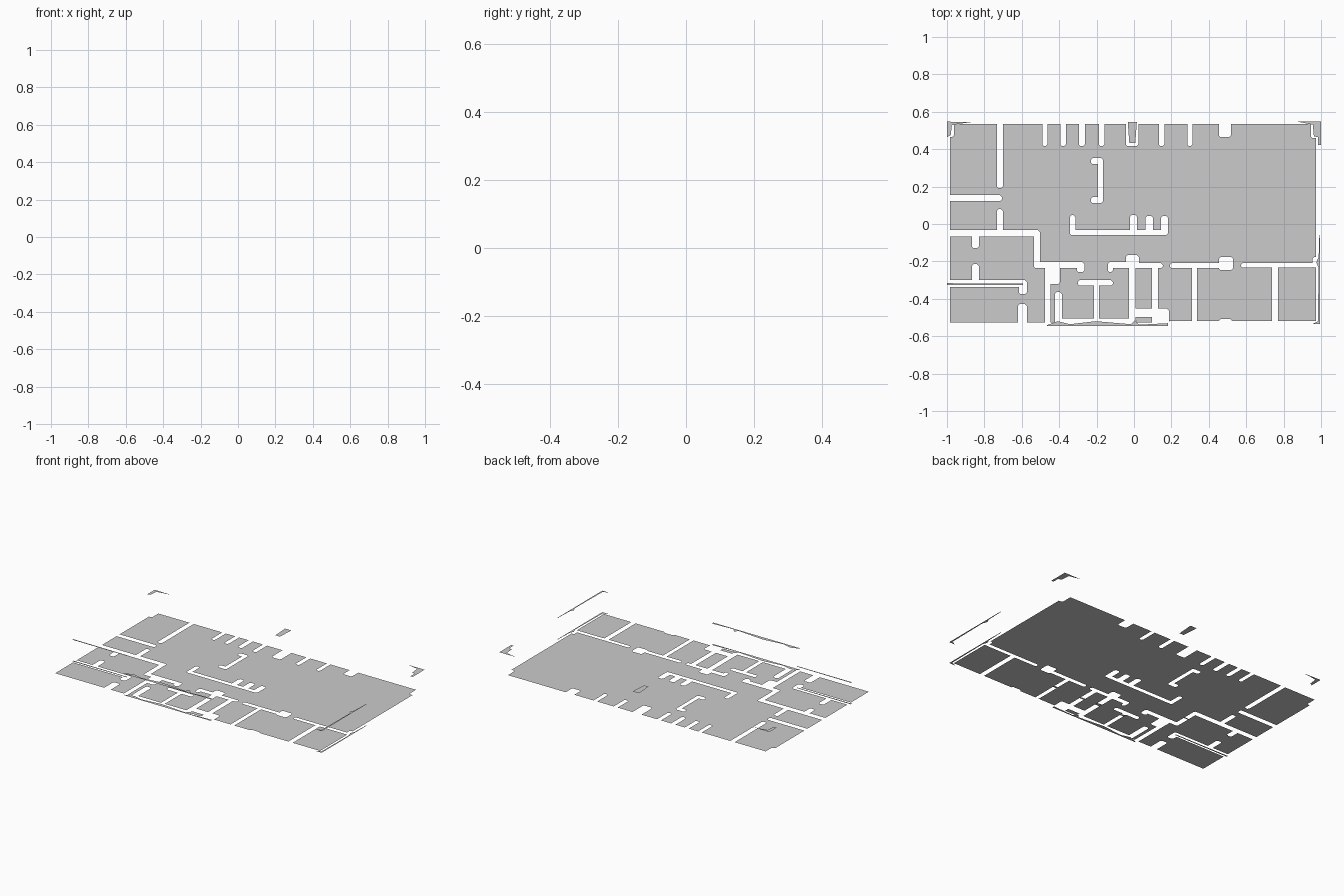
import bpy, bmesh
from mathutils import Vector
from mathutils.geometry import delaunay_2d_cdt

# Plan units: x runs right, y runs down, 187 plan units = 1 model unit
SCALE, CX, CY = 187.0, 1134.2, 223.8
CHAMFER, TOP = 1.6, 0.144


def plan(x, y):
    return Vector(((x - CX) / SCALE, (CY - y) / SCALE))


def octagon(x0, y0, x1, y1, c):
    return [(x0 + c, y1), (x1 - c, y1), (x1, y1 - c), (x1, y0 + c),
            (x1 - c, y0), (x0 + c, y0), (x0, y0 + c), (x0, y1 - c)]


def inside(x, y, r):
    dx, dy = abs(x - (r[0] + r[2]) / 2), abs(y - (r[1] + r[3]) / 2)
    hx, hy = (r[2] - r[0]) / 2, (r[3] - r[1]) / 2
    return dx < hx and dy < hy and dx + dy < hx + hy - CHAMFER


def make_object(name, verts, faces):
    me = bpy.data.meshes.new(name)
    me.from_pydata(verts, [], faces)
    ob = bpy.data.objects.new(name, me)
    bpy.context.collection.objects.link(ob)
    return ob


def floor_sheet(name, outline, gaps):
    """Flat floor with chamfered wall gaps cut out of it."""
    loops = [outline] + [octagon(*g, CHAMFER) for g in gaps]
    pts, edges = [], []
    for loop in loops:
        s, n = len(pts), len(loop)
        pts += [plan(*p) for p in loop]
        edges += [(s + i, s + (i + 1) % n) for i in range(n)]
    vs, _, fs, *_ = delaunay_2d_cdt(pts, edges, [], 0, 1e-5)
    x0, x1 = min(p[0] for p in outline), max(p[0] for p in outline)
    y0, y1 = min(p[1] for p in outline), max(p[1] for p in outline)
    keep = []
    for f in fs:
        c = sum((vs[i] for i in f), Vector((0, 0))) / len(f)
        x, y = c.x * SCALE + CX, CY - c.y * SCALE
        if x0 < x < x1 and y0 < y < y1 and not any(inside(x, y, g) for g in gaps):
            keep.append(f)
    ob = make_object(name, [(v.x, v.y, 0) for v in vs], keep)
    bm = bmesh.new()
    bm.from_mesh(ob.data)
    bmesh.ops.delete(bm, geom=[v for v in bm.verts if not v.link_faces], context='VERTS')
    bmesh.ops.recalc_face_normals(bm, faces=bm.faces)
    for f in bm.faces:
        if f.normal.z < 0:
            f.normal_flip()
    bm.to_mesh(ob.data)
    bm.free()


def flat_piece(name, pts, z):
    """Single flat polygon facing up."""
    area = sum(a[0] * b[1] - b[0] * a[1] for a, b in zip(pts, pts[1:] + pts[:1]))
    if area > 0:
        pts = pts[::-1]
    make_object(name, [(*plan(*p), z) for p in pts], [range(len(pts))])


# Pillars along the back wall
back_gaps = [(a, 110, b, 146) for a, b in (
    (1042.5, 1047.5), (1060.5, 1066), (1079, 1085), (1099, 1104.5),
    (1126, 1138.5), (1159, 1164.5), (1187.5, 1192.5))]
back_gaps += [(1219, 110, 1231, 137), (997, 110, 1003, 188),
              (940, 110, 954, 137), (1311, 110, 1330, 138)]
# Left rooms
left_gaps = [(940, 195, 1002, 201), (997, 209, 1003, 234), (940, 230, 1040, 236.5),
             (1034, 230, 1040, 268), (972, 232, 979, 248), (972, 264, 979, 284),
             (940, 280, 1027, 287), (1019, 280, 1027, 294), (1018, 304, 1027, 340)]
# Freestanding walls of the hall
hall_gaps = [(1098, 158, 1103, 203), (1091, 158, 1103, 164), (1091, 197, 1103, 203),
             (1070, 230, 1168, 235), (1070, 215, 1075.5, 235), (1130, 215, 1137, 234),
             (1145.5, 216, 1153, 234), (1161, 216, 1168, 235)]
# Small middle rooms
middle_gaps = [(1034, 262, 1084, 268), (1077, 262, 1084.5, 272), (1045, 263, 1060, 284),
               (1045, 264, 1050.5, 340), (1055, 292, 1062, 340), (1078, 280, 1113, 285.5),
               (1094, 282, 1099, 330), (1055, 318.5, 1136, 340), (1108, 262, 1140, 268),
               (1108, 262, 1113, 272), (1126, 255, 1139, 266), (1134, 263, 1163, 268),
               (1129, 260, 1135.5, 340), (1152, 264, 1158, 318), (1130, 308.5, 1169, 317),
               (1152, 308.5, 1169, 340)]
# Right rooms
right_gaps = [(1170, 263, 1231, 268), (1219, 257, 1233, 270), (1192, 264, 1197, 340),
              (1241, 263, 1314, 267.5), (1272, 263, 1278, 340), (1312.5, 257, 1330, 267.5),
              (1219, 319, 1232, 340), (1168, 321, 1330, 340)]
floor_sheet("floor", [(950, 124), (1316, 124), (1316, 322.5), (950, 322.5)],
            back_gaps + left_gaps + hall_gaps + middle_gaps + right_gaps)

# Wall top scraps at the corners and back
flat_piece("wall_top_back_left",
           [(947.2, 121.5), (971, 122), (960, 123.5), (952, 125), (951, 135), (947.2, 137)], TOP)
flat_piece("wall_top_back_right",
           [(1298, 121.5), (1321.2, 121.5), (1321.2, 145), (1318, 145), (1318, 137),
            (1314, 136), (1313, 124.5)], TOP)
flat_piece("wall_top_back_middle",
           [(1128, 122), (1137, 122), (1135.5, 143), (1129.5, 143)], TOP)

# Thin strips found at both floor and wall top level
strips = {
    "left_strip": [(947.2, 283), (1023, 283.5), (1023, 285), (947.2, 285)],
    "front_strip": [(1047, 325), (1058, 321), (1070, 324), (1096, 321), (1131, 324),
                    (1135, 320), (1139, 324.5), (1168, 323), (1168, 326), (1047, 326)],
    "right_strip": [(1319.5, 235), (1320.3, 235), (1320.3, 324), (1312, 324), (1318, 321),
                    (1318.8, 268), (1316.5, 262), (1318.8, 257)],
}
for name, pts in strips.items():
    flat_piece(name + "_floor", pts, 0)
    flat_piece(name + "_top", pts, TOP)
